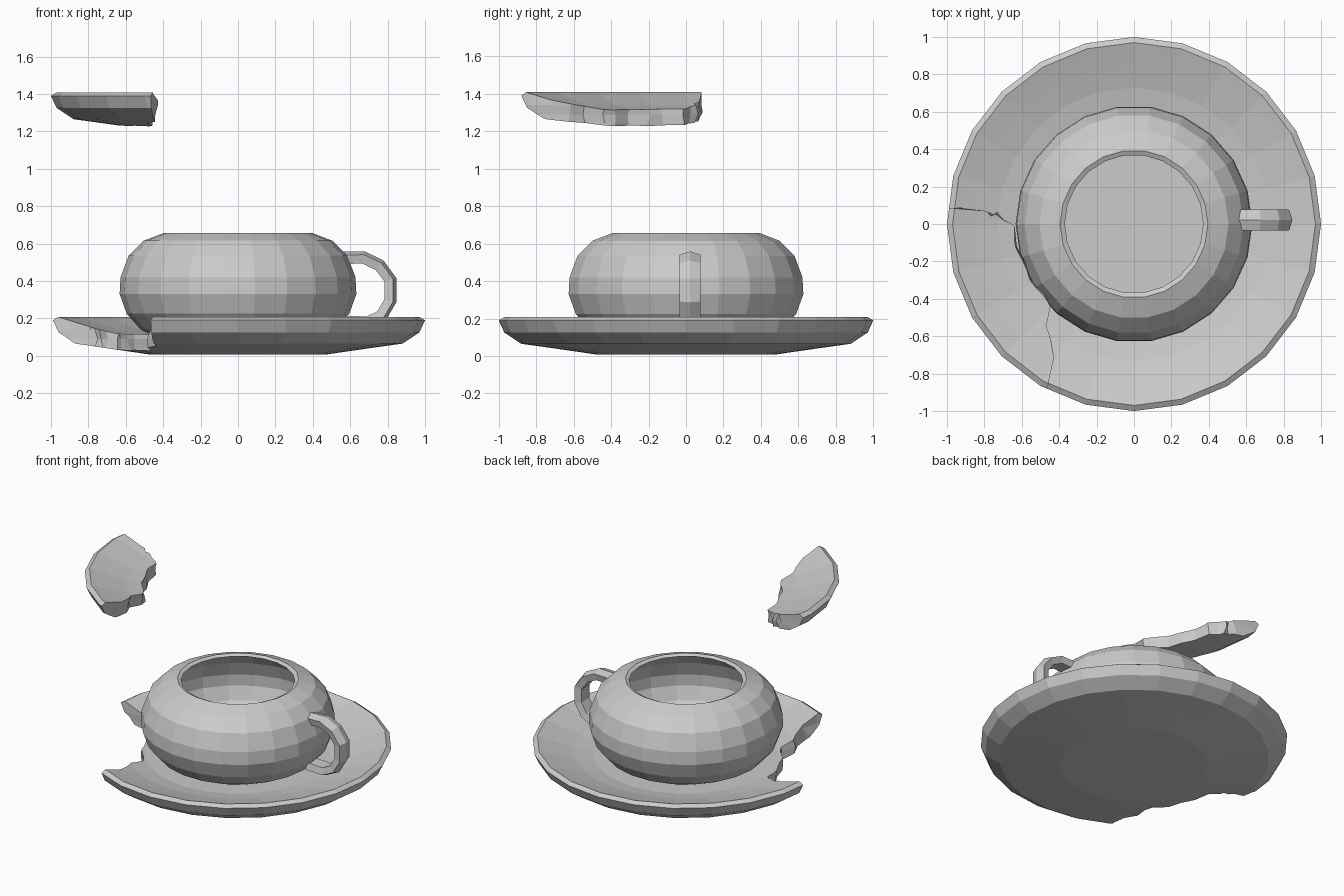
import bpy, bmesh, random
from math import tau
from mathutils import Vector

if "Cube" in bpy.data.objects:
    bpy.data.objects.remove(bpy.data.objects["Cube"])

random.seed(4)


def finish(bm, name):
    bmesh.ops.remove_doubles(bm, verts=bm.verts, dist=0.0005)
    bmesh.ops.recalc_face_normals(bm, faces=bm.faces)
    mesh = bpy.data.meshes.new(name)
    bm.to_mesh(mesh)
    bm.free()
    obj = bpy.data.objects.new(name, mesh)
    bpy.context.collection.objects.link(obj)
    return obj


def lathe(name, profile, steps):
    bm = bmesh.new()
    verts = [bm.verts.new((r, 0, z)) for r, z in profile]
    edges = [bm.edges.new(pair) for pair in zip(verts, verts[1:])]
    bmesh.ops.spin(bm, geom=verts + edges, cent=(0, 0, 0), axis=(0, 0, 1),
                   angle=tau, steps=steps, use_merge=False)
    return finish(bm, name)


def loft(name, rings):
    bm = bmesh.new()
    rows = [[bm.verts.new(p) for p in ring] for ring in rings]
    n = len(rows[0])
    for a, b in zip(rows, rows[1:]):
        for i in range(n):
            j = (i + 1) % n
            bm.faces.new((a[i], a[j], b[j], b[i]))
    bm.faces.new(rows[0][::-1])
    bm.faces.new(rows[-1])
    return finish(bm, name)


def cut(obj, cutter, operation):
    mod = obj.modifiers.new("break", 'BOOLEAN')
    mod.object = cutter
    mod.operation = operation
    mod.solver = 'EXACT'
    bpy.context.view_layer.update()
    graph = bpy.context.evaluated_depsgraph_get()
    mesh = bpy.data.meshes.new_from_object(obj.evaluated_get(graph))
    obj.modifiers.clear()
    obj.data = mesh


# Saucer, and a copy that becomes the broken shard
plate = [(0, .008), (.48, .008), (.7, .04), (.88, .065), (.97, .125), (1, .19),
         (.97, .208), (.93, .195), (.85, .17), (.73, .135), (.6, .11), (0, .1)]
saucer = lathe("saucer", plate, 24)
shard = lathe("saucer_shard", plate, 24)

# Jagged fracture outline, layered through the plate thickness
crack = [(-1.3, .09), (-.98, .085), (-.8, .07), (-.76, .045), (-.73, .055), (-.7, .015),
         (-.64, -.01), (-.625, -.12), (-.59, -.2), (-.55, -.3), (-.475, -.37),
         (-.455, -.44), (-.48, -.54), (-.455, -.62), (-.435, -.72), (-.455, -.82),
         (-.47, -.9), (-.47, -1.3), (-1.3, -1.3)]
layers = []
for z in (-.1, .04, .09, .14, .3):
    layers.append([(x + random.uniform(-.012, .012), y + random.uniform(-.012, .012), z)
                   for x, y in crack])
cutter = loft("fracture_cutter", layers)
cut(saucer, cutter, 'DIFFERENCE')
cut(shard, cutter, 'INTERSECT')
shard.location.z = 1.2
bpy.data.objects.remove(cutter)

# Squat round cup with an inner wall
cup = lathe("cup", [(0, .075), (.4, .08), (.52, .14), (.595, .225), (.633, .33),
                    (.628, .42), (.585, .535), (.505, .615), (.395, .657),
                    (.37, .645), (.48, .59), (.56, .51), (.598, .41), (.6, .33),
                    (.565, .24), (.49, .16), (.39, .115), (0, .11)], 22)

# Handle: flat band swept along a curve
path = [Vector((x, 0, z)) for x, z in
        [(.55, .52), (.67, .523), (.755, .482), (.812, .405), (.812, .295),
         (.765, .215), (.69, .18), (.56, .185)]]
rings = []
for i, p in enumerate(path):
    t = (path[min(i + 1, len(path) - 1)] - path[max(i - 1, 0)]).normalized()
    n = Vector((-t.z, 0, t.x))
    section = [(-.03, -.045), (.018, -.056), (.036, 0), (.018, .056), (-.03, .045)]
    rings.append([p + n * a + Vector((0, .022 + b, 0)) for a, b in section])
handle = loft("handle", rings)
